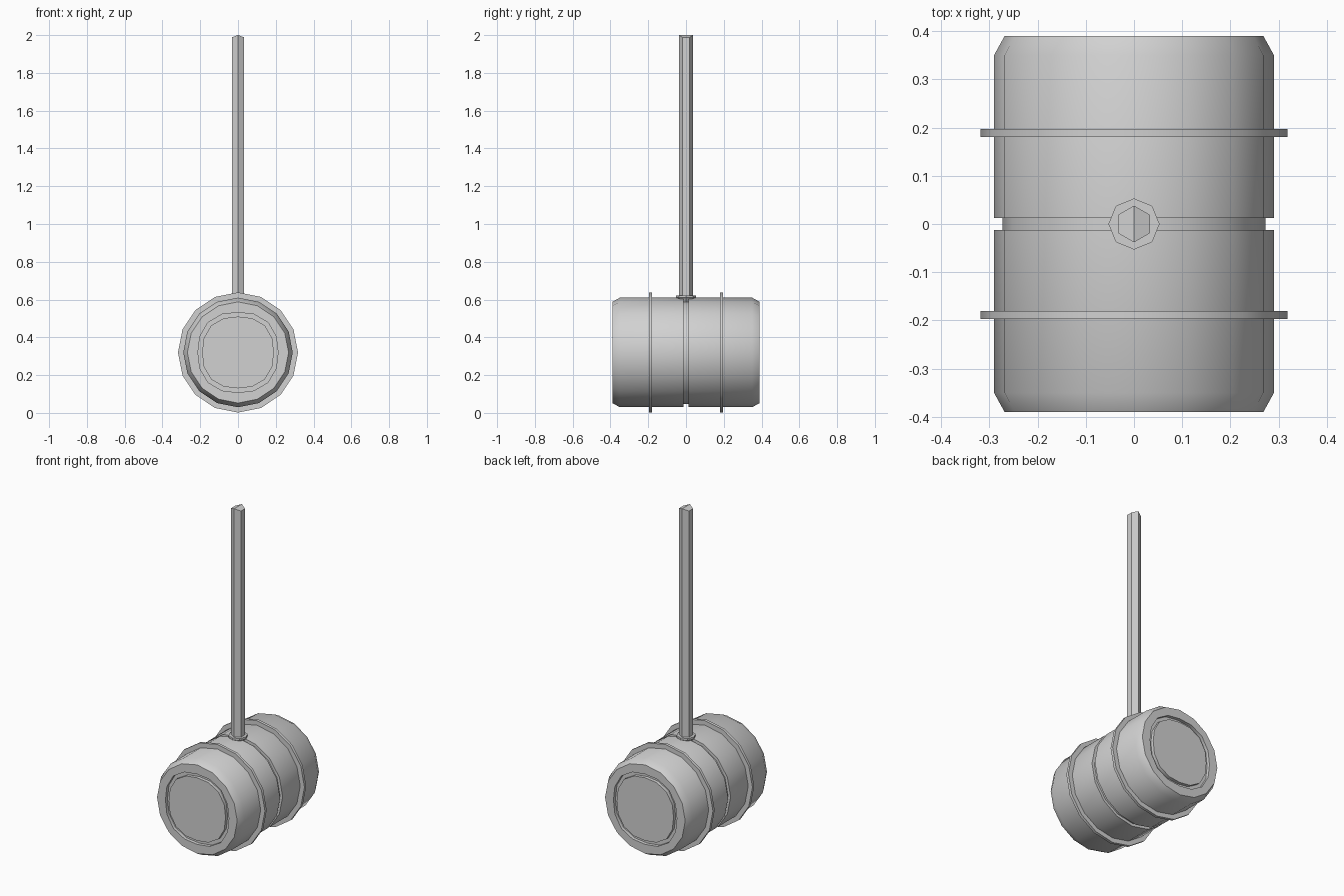
import bpy, bmesh, math
from mathutils import Vector

if "Cube" in bpy.data.objects:
    bpy.data.objects.remove(bpy.data.objects["Cube"], do_unlink=True)

grey = bpy.data.materials.new("light_grey")
grey.use_nodes = True
grey.diffuse_color = (0.64, 0.64, 0.64, 1)
grey.node_tree.nodes["Principled BSDF"].inputs["Base Color"].default_value = (0.64, 0.64, 0.64, 1)

CENTRE = 0.32  # height of the head's axis


def finish(bm, name, smooth=True):
    bmesh.ops.recalc_face_normals(bm, faces=bm.faces[:])
    mesh = bpy.data.meshes.new(name)
    bm.to_mesh(mesh)
    bm.free()
    mesh.materials.append(grey)
    ob = bpy.data.objects.new(name, mesh)
    bpy.context.scene.collection.objects.link(ob)
    if smooth:
        bpy.ops.object.select_all(action='DESELECT')
        ob.select_set(True)
        bpy.context.view_layer.objects.active = ob
        bpy.ops.object.shade_smooth_by_angle(angle=math.radians(30))
    return ob


def loft(rings, sides, place, caps=True):
    """Bridge rings of (distance along axis, radius, squareness)."""
    bm = bmesh.new()
    loops = []
    for along, radius, power in rings:
        loop = []
        for i in range(sides):
            a = math.pi / 2 + math.tau * i / sides
            c, s = math.cos(a), math.sin(a)
            r = radius / (abs(c) ** power + abs(s) ** power) ** (1 / power)
            loop.append(bm.verts.new(place(r * c, r * s, along)))
        loops.append(loop)
    pairs = list(zip(loops, loops[1:]))
    if not caps:
        pairs.append((loops[-1], loops[0]))
    for a, b in pairs:
        for i in range(sides):
            j = (i + 1) % sides
            bm.faces.new((a[i], a[j], b[j], b[i]))
    if caps:
        bm.faces.new(loops[0])
        bm.faces.new(loops[-1])
    return bm, loops


def lying(u, v, w):
    return Vector((u, w, CENTRE + v))


def standing(u, v, w):
    return Vector((u, v, w))


# Head: chamfered drum with a waist groove and a rounded-square panel in each end
half = [(0.39, 0.19, 2.4), (0.37, 0.19, 2.4), (0.37, 0.212, 2.4), (0.39, 0.212, 2.4),
        (0.39, 0.268, 2), (0.35, 0.29, 2), (0.012, 0.29, 2), (0.012, 0.273, 2)]
rings = [(-y, r, p) for y, r, p in half] + half[::-1]
bm, _ = loft(rings, 16, lying)
finish(bm, "hammer_head")

# Raised hoops around the head
for side, label in ((-1, "front"), (1, "back")):
    y0, y1 = side * 0.18, side * 0.197
    bm, _ = loft([(y0, 0.28, 2), (y0, 0.318, 2), (y1, 0.318, 2), (y1, 0.28, 2)], 16, lying, caps=False)
    finish(bm, label + "_hoop")

# Collar where the handle meets the head
bm, _ = loft([(0.585, 0.035, 2), (0.605, 0.047, 2), (0.61, 0.053, 2), (0.622, 0.053, 2)], 8, standing)
finish(bm, "handle_collar", smooth=False)

# Six-sided handle with a ridged top
bm, loops = loft([(0.56, 0.038, 2), (2.0, 0.038, 2)], 6, standing)
for v in loops[1]:
    if abs(v.co.x) > 0.01:
        v.co.z -= 0.012
bmesh.ops.connect_verts(bm, verts=[loops[1][0], loops[1][3]])
finish(bm, "handle", smooth=False)
